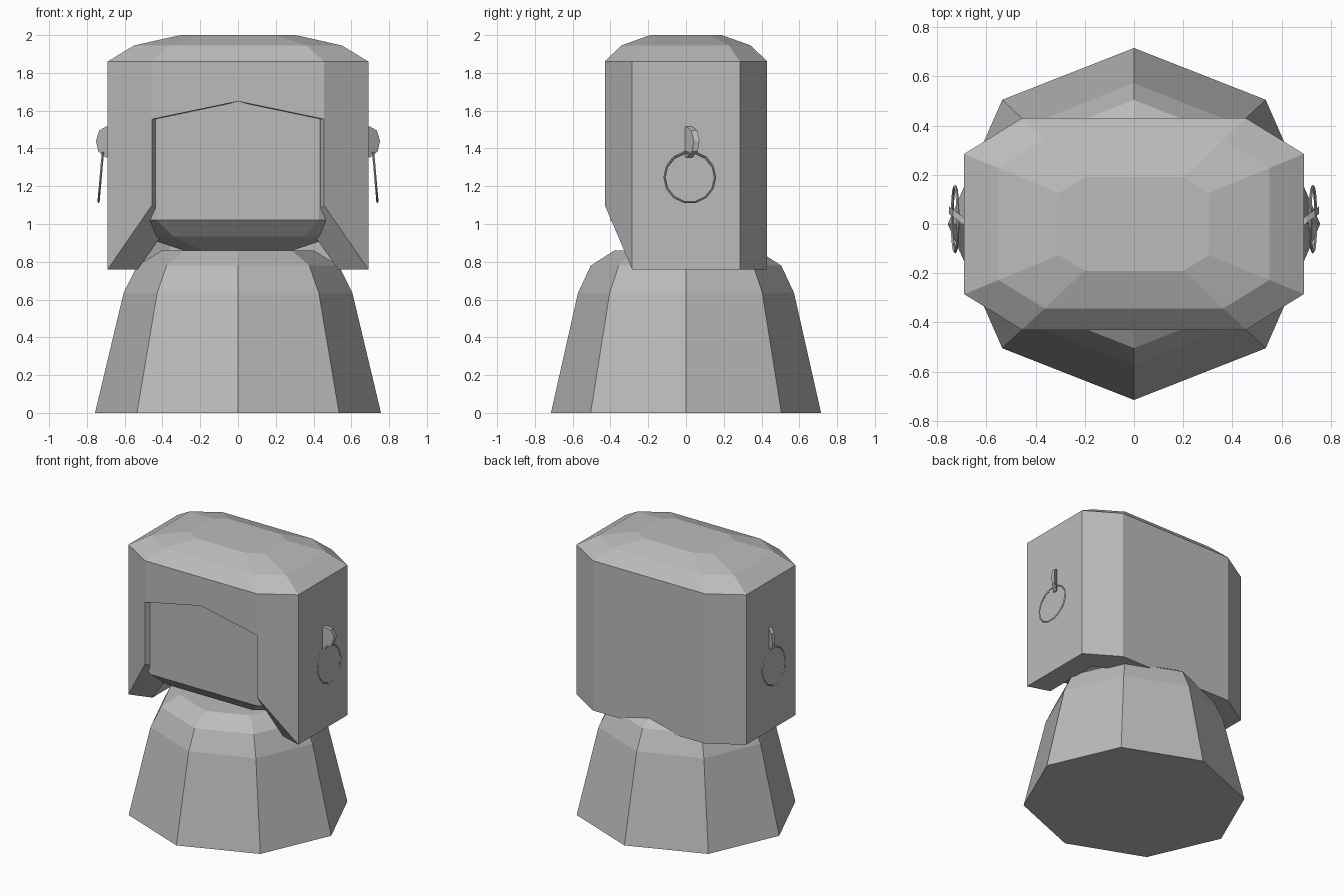
import bpy, bmesh, math
from mathutils import Matrix, Vector

if "Cube" in bpy.data.objects:
    bpy.data.objects.remove(bpy.data.objects["Cube"])

grey = bpy.data.materials.new("plain_grey")
grey.diffuse_color = (0.5, 0.5, 0.5, 1)
grey.use_nodes = True
grey.node_tree.nodes["Principled BSDF"].inputs["Base Color"].default_value = grey.diffuse_color


def finish(name, verts, faces, mirror=False):
    """Make a flat shaded object, optionally mirrored across x."""
    mesh = bpy.data.meshes.new(name)
    mesh.from_pydata(verts, [], faces)
    bm = bmesh.new()
    bm.from_mesh(mesh)
    if mirror:
        copy = bmesh.ops.duplicate(bm, geom=bm.verts[:] + bm.edges[:] + bm.faces[:])
        moved = [g for g in copy["geom"] if isinstance(g, bmesh.types.BMVert)]
        bmesh.ops.scale(bm, vec=(-1, 1, 1), verts=moved)
        bmesh.ops.remove_doubles(bm, verts=bm.verts, dist=0.0005)
    bmesh.ops.recalc_face_normals(bm, faces=bm.faces)
    bm.to_mesh(mesh)
    bm.free()
    obj = bpy.data.objects.new(name, mesh)
    bpy.context.collection.objects.link(obj)
    mesh.materials.append(grey)
    return obj


def loft(name, plan, rings):
    """Stack scaled copies of a plan outline; rings are (scale, z)."""
    n = len(plan)
    verts = [(x * s, y * s, z) for s, z in rings for x, y in plan]
    faces = [(r * n + i, r * n + (i + 1) % n, (r + 1) * n + (i + 1) % n, (r + 1) * n + i)
             for r in range(len(rings) - 1) for i in range(n)]
    faces += [tuple(range(n)), tuple(range(len(verts) - n, len(verts)))]
    return finish(name, verts, faces)


# body: tapered eight sided peg
body_plan = [(0, -.715), (.535, -.505), (.757, 0), (.535, .505),
             (0, .715), (-.535, .505), (-.757, 0), (-.535, -.505)]
loft("body", body_plan, [(1, 0), (.8, .635), (.705, .78), (.53, .86)])

# head: chamfered block with a rounded chin
head_plan = [(-.43, -.40), (.43, -.40), (.64, -.265), (.64, .265),
             (.43, .40), (-.43, .40), (-.64, .265), (-.64, -.265)]
loft("head", head_plan, [(.45, .86), (.8, .935), (1, 1.02), (1, 1.75)])

# hair: right half of a chamfered cap with a face opening, mirrored
V, F = [], []


def face(*points):
    start = len(V)
    V.extend(points)
    F.append(tuple(range(start, len(V))))


def ring(s, z):
    return [Vector((x * s, y * s, z)) for x, y in
            [(0, -.43), (.455, -.43), (.69, -.285), (.69, .285), (.455, .43), (0, .43)]]


brim, slope, crown, low = ring(1, 1.86), ring(.798, 1.945), ring(.442, 2), ring(1, .76)
for a, b in ((brim, slope), (slope, crown)):
    for i in range(5):
        face(a[i], a[i + 1], b[i + 1], b[i])
face(*crown)

# opening corners on the outside and on the inside
peak, temple, cheek, tip = (0, -.43, 1.65), (.455, -.43, 1.555), (.455, -.43, 1.1), low[2]
in_peak, in_temple = (0, -.235, 1.65), (.36, -.235, 1.555)
in_cheek, in_tip = (.36, -.235, 1.0), (.53, -.235, .76)
face(brim[0], brim[1], temple, peak)
face(brim[1], brim[2], tip, cheek, temple)
for i in (2, 3, 4):
    face(brim[i], brim[i + 1], low[i + 1], low[i])
face(peak, temple, in_temple, in_peak)
face(temple, cheek, in_cheek, in_temple)
face(cheek, tip, in_tip, in_cheek)

# underside rim and hollow inside
rim = [Vector(p) for p in (in_tip, (.53, .2, .76), (.36, .28, .76), (0, .28, .76))]
face(low[2], low[3], rim[1], rim[0])
face(low[3], low[4], rim[2], rim[1])
face(low[4], low[5], rim[3], rim[2])
roof = [Vector((p.x, p.y, 1.1)) for p in rim]
for i in range(3):
    face(rim[i], rim[i + 1], roof[i + 1], roof[i])
face(*roof, (0, -.235, 1.1))
finish("hair", V, F, mirror=True)

# ear studs: thin swept-back plates; the hoops hang from them
profile = [(.67, 1.515), (.70, 1.515), (.735, 1.495), (.752, 1.44), (.74, 1.385), (.70, 1.352), (.67, 1.36)]
n = len(profile)
for side, label in ((1, "right"), (-1, "left")):
    verts = [(side * x, (x - .69) * .75 + t, z) for t in (-.005, .025) for x, z in profile]
    faces = [tuple(range(n)), tuple(range(n, 2 * n))]
    faces += [(i, (i + 1) % n, n + (i + 1) % n, n + i) for i in range(n)]
    finish(label + "_ear_stud", verts, faces)

    count, sides, radius, tube = 14, 4, .134, .006
    place = Matrix.Translation((side * .727, .02, 1.247)) @ Matrix.Rotation(side * -math.radians(5), 4, 'Y')
    hoop = []
    for i in range(count):
        a = 2 * math.pi * i / count
        for j in range(sides):
            b = 2 * math.pi * j / sides
            r = radius + tube * math.cos(b)
            hoop.append(place @ Vector((tube * math.sin(b), r * math.cos(a), r * math.sin(a))))
    quads = [(i * sides + j, i * sides + (j + 1) % sides,
              (i + 1) % count * sides + (j + 1) % sides, (i + 1) % count * sides + j)
             for i in range(count) for j in range(sides)]
    finish(label + "_hoop", hoop, quads)
